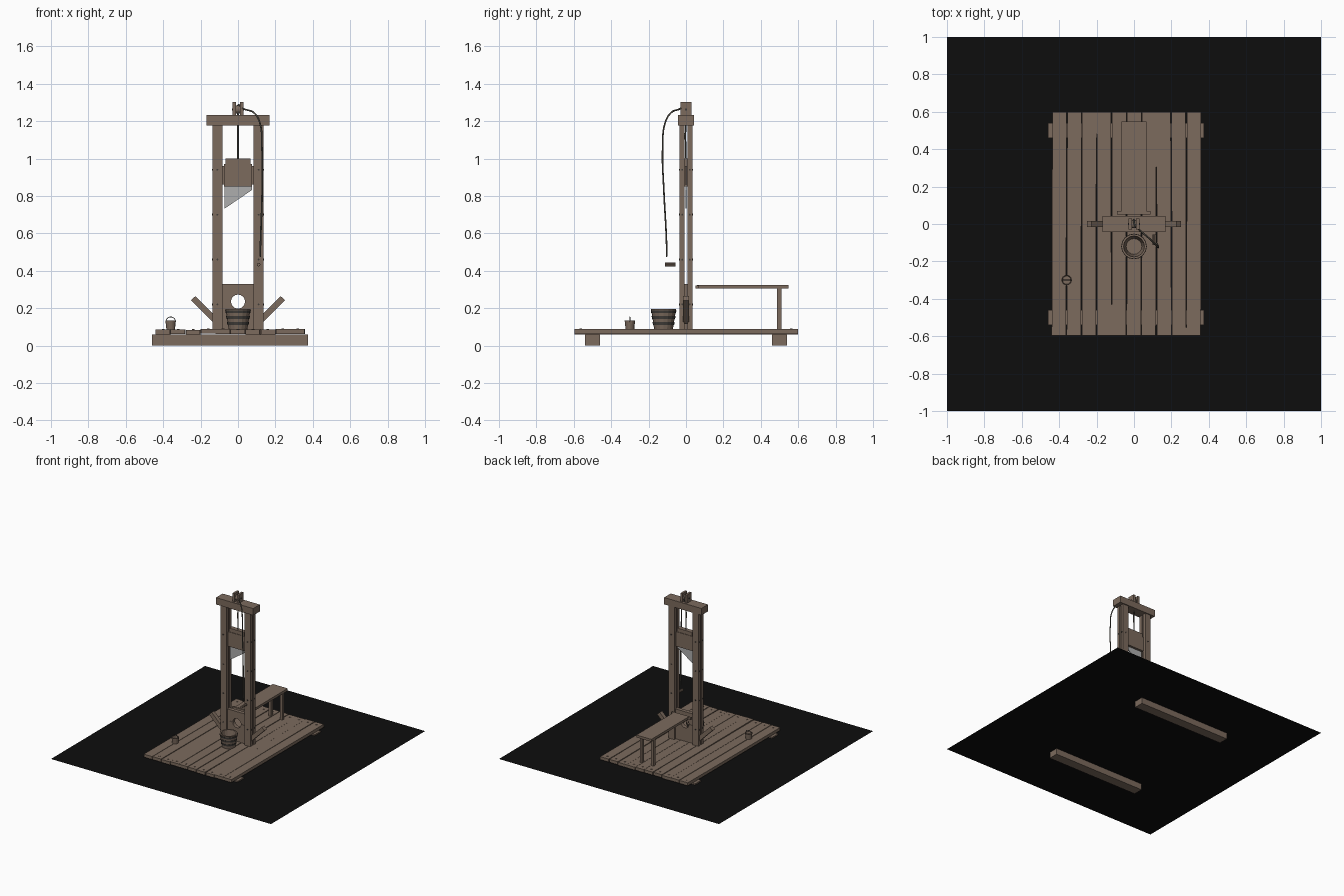
import bpy, bmesh, math, random
from mathutils import Vector

if "Cube" in bpy.data.objects:
    bpy.data.objects.remove(bpy.data.objects["Cube"])
random.seed(4)


def material(name, rgb):
    m = bpy.data.materials.new(name)
    m.diffuse_color = (*rgb, 1)
    m.use_nodes = True
    m.node_tree.nodes["Principled BSDF"].inputs["Base Color"].default_value = m.diffuse_color
    return m


WOOD = material("wood", (0.20, 0.145, 0.11))
DARK = material("dark_iron", (0.05, 0.045, 0.04))
STEEL = material("steel", (0.42, 0.42, 0.42))
ROPE = material("rope", (0.11, 0.10, 0.08))
BLACK = material("ground", (0.004, 0.004, 0.004))


def finish(bm, name, mat):
    bmesh.ops.recalc_face_normals(bm, faces=bm.faces)
    me = bpy.data.meshes.new(name)
    bm.to_mesh(me)
    bm.free()
    ob = bpy.data.objects.new(name, me)
    me.materials.append(mat)
    bpy.context.collection.objects.link(ob)
    return ob


def box(name, x, y, z, mat=WOOD):
    """Box from (min, max) ranges."""
    bm = bmesh.new()
    bmesh.ops.create_cube(bm, size=1)
    for v in bm.verts:
        v.co = [(r[0] + r[1]) / 2 + c * (r[1] - r[0]) for r, c in zip((x, y, z), v.co)]
    return finish(bm, name, mat)


def rod(name, a, b, r, mat=WOOD, sides=8):
    """Cylinder between two points."""
    a, b = Vector(a), Vector(b)
    bm = bmesh.new()
    bmesh.ops.create_cone(bm, cap_ends=True, segments=sides, radius1=r, radius2=r, depth=(b - a).length)
    ob = finish(bm, name, mat)
    ob.location = (a + b) / 2
    ob.rotation_euler = (b - a).to_track_quat('Z', 'Y').to_euler()
    return ob


def lathe(name, profile, at, mat=WOOD, sides=16, closed=False):
    """Revolve (radius, z) points about a vertical axis."""
    bm = bmesh.new()
    rings = [[bm.verts.new((at[0] + r * math.cos(t), at[1] + r * math.sin(t), z))
              for t in (2 * math.pi * i / sides for i in range(sides))] for r, z in profile]
    pairs = list(zip(rings, rings[1:])) + ([(rings[-1], rings[0])] if closed else [])
    for p, q in pairs:
        for i in range(sides):
            j = (i + 1) % sides
            bm.faces.new((p[i], p[j], q[j], q[i]))
    if not closed:
        bm.faces.new(rings[0])
        bm.faces.new(rings[-1])
    return finish(bm, name, mat)


def slab(name, pts, y0, y1, mat=WOOD):
    """Extrude an x-z outline along y."""
    bm = bmesh.new()
    f = bm.faces.new([bm.verts.new((x, y0, z)) for x, z in pts])
    new = bmesh.ops.extrude_face_region(bm, geom=[f])["geom"]
    bmesh.ops.translate(bm, vec=(0, y1 - y0, 0), verts=[g for g in new if isinstance(g, bmesh.types.BMVert)])
    return finish(bm, name, mat)


def tube(name, pts, r, mat):
    cu = bpy.data.curves.new(name, 'CURVE')
    cu.dimensions = '3D'
    cu.bevel_depth, cu.bevel_resolution, cu.resolution_u = r, 1, 6
    cu.use_fill_caps = True
    sp = cu.splines.new('BEZIER')
    sp.bezier_points.add(len(pts) - 1)
    for bp, p in zip(sp.bezier_points, pts):
        bp.co = p
        bp.handle_left_type = bp.handle_right_type = 'AUTO'
    cu.materials.append(mat)
    ob = bpy.data.objects.new(name, cu)
    bpy.context.collection.objects.link(ob)
    return ob


# Ground sheet
bm = bmesh.new()
bmesh.ops.create_grid(bm, x_segments=1, y_segments=1, size=1)
finish(bm, "ground_sheet", BLACK).location.z = 0.05

# Platform: two bearers, ten uneven planks, nails
for y in (-0.5, 0.5):
    box("bearer", (-0.46, 0.375), (y - 0.04, y + 0.04), (0, 0.06))
for i in range(10):
    x = -0.40 + 0.08 * i
    dz = random.uniform(-0.003, 0.002)
    p = box("plank", (-0.038, 0.038), (-0.595, 0.6), (0.062, 0.087))
    p.location = (x, 0, dz)
    p.rotation_euler.z = random.uniform(-0.004, 0.004)
    for y in (-0.562, 0.562):
        rod("plank_nail", (x, y, 0.08), (x, y, 0.090 + dz), 0.007)

# Slotted uprights, studs and slanting struts
for s in (-1, 1):
    xs = sorted((s * 0.083, s * 0.136))
    for t in (-1, 1):
        box("upright_half", xs, sorted((t * 0.007, t * 0.034)), (0.085, 1.18))
        for z in (0.22, 0.46, 0.70, 0.94):
            rod("stud", (s * 0.11, t * 0.03, z), (s * 0.11, t * 0.038, z), 0.005, DARK)
            rod("stud", (s * 0.13, t * 0.02, z), (s * 0.14, t * 0.02, z), 0.005, DARK)
    slab("strut", [(s * x, z) for x, z in ((0.228, 0.264), (0.252, 0.242), (0.125, 0.115), (0.1, 0.138))],
         -0.016, 0.016)

# Crossbeam and pulley
box("crossbeam", (-0.169, 0.169), (-0.044, 0.042), (1.177, 1.233))
for s in (-1, 1):
    box("pulley_cheek", sorted((s * 0.011, s * 0.029)), (-0.03, 0.03), (1.233, 1.302))
rod("pulley_wheel", (-0.011, 0, 1.262), (0.011, 0, 1.262), 0.022, WOOD, 16)
rod("pulley_axle", (-0.032, 0, 1.262), (0.032, 0, 1.262), 0.006, DARK)

# Weighted block and slanted blade
box("blade_block", (-0.075, 0.075), (-0.022, 0.022), (0.85, 0.97))
box("blade_block_cap", (-0.067, 0.068), (-0.018, 0.018), (0.97, 1.0))
for s in (-1, 1):
    box("block_tongue", sorted((s * 0.07, s * 0.1)), (-0.006, 0.006), (0.86, 0.96))
slab("blade", [(-0.072, 0.86), (0.075, 0.86), (0.075, 0.832), (-0.072, 0.732)], -0.003, 0.003, STEEL)

# Board with round opening, two halves
C, R = 0.235, 0.037
arc = [(R * math.cos(math.pi * i / 12), R * math.sin(math.pi * i / 12)) for i in range(13)]
for name, s, zend in (("lower_board", -1, 0.085), ("upper_board", 1, 0.33)):
    pts = [(x, C + s * (z + 0.0005)) for x, z in arc]
    slab(name, pts + [(-0.084, C + s * 0.0005), (-0.084, zend), (0.084, zend), (0.084, C + s * 0.0005)],
         -0.015, 0.015)

# Bench
box("bench_top", (-0.068, 0.068), (0.06, 0.548), (0.304, 0.324))
box("bench_end_batten", (-0.09, 0.087), (0.052, 0.07), (0.304, 0.322))
for x in (-0.052, 0.052):
    box("bench_leg", (x - 0.011, x + 0.011), (0.487, 0.51), (0.085, 0.305))

# Large tub with hoops
tub = (0, -0.12)
lathe("tub", [(0.050, 0.087), (0.067, 0.196), (0.056, 0.196), (0.042, 0.098)], tub)
for z in (0.118, 0.150, 0.180):
    r = 0.050 + (z - 0.087) * 0.156
    lathe("tub_hoop", [(r - 0.003, z - 0.007), (r + 0.002, z - 0.007), (r + 0.004, z + 0.007), (r - 0.001, z + 0.007)],
          tub, DARK, 16, True)

# Small bucket with bail handle
pail = (-0.36, -0.3)
lathe("bucket", [(0.023, 0.087), (0.028, 0.133), (0.024, 0.133), (0.022, 0.115)], pail)
tube("bucket_handle", [(-0.36 + 0.026 * math.cos(a), -0.3, 0.127 + 0.026 * math.sin(a))
                       for a in (math.pi * i / 6 for i in range(7))], 0.002, DARK)

# Rope over the pulley and its hanging pull handle
tube("rope", [(0, 0, 0.99), (0, 0.002, 1.2), (0, 0.02, 1.27), (0.002, 0, 1.287), (0.03, -0.032, 1.266),
              (0.085, -0.08, 1.245), (0.117, -0.112, 1.19), (0.128, -0.125, 1.06), (0.129, -0.118, 0.82),
              (0.122, -0.106, 0.6), (0.118, -0.102, 0.475)], 0.0045, ROPE)
rod("pull_handle", (0.11, -0.112, 0.433), (0.11, -0.055, 0.433), 0.01)
